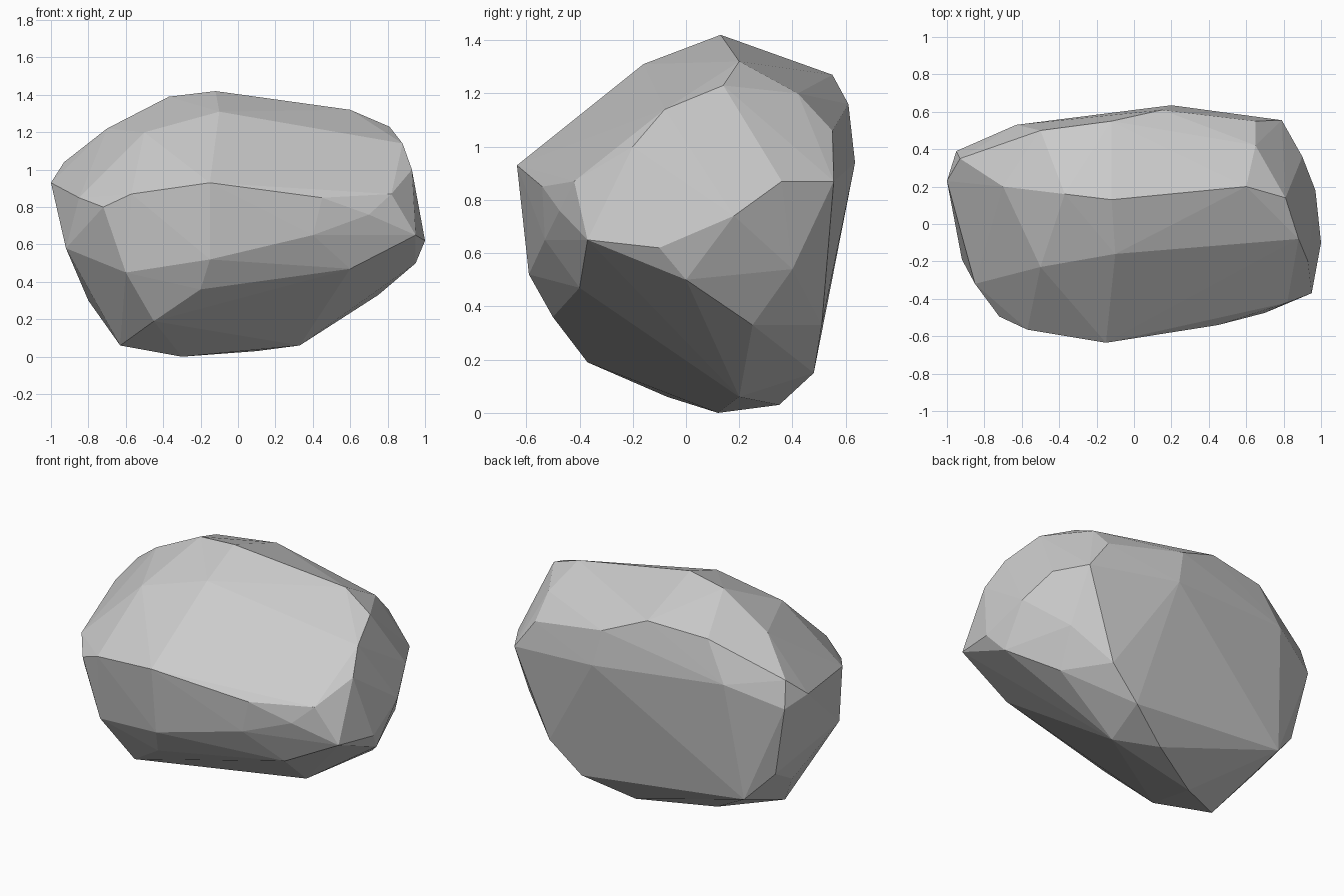
import bpy, bmesh

# Corner points of the boulder, grouped by region; the hull makes the facets
crown = [(-.12, .13, 1.42), (-.37, .16, 1.39), (.6, .2, 1.32), (.65, .42, 1.2),
         (-.12, .55, 1.27), (-.1, -.16, 1.31), (-.5, -.23, 1.2), (-.7, .2, 1.22),
         (-.5, .5, 1.24), (.81, .14, 1.23), (.88, -.08, 1.14)]
back = [(.15, .61, 1.16), (.2, .635, .94), (.65, .55, 1.06), (.79, .555, .87),
        (-.63, .53, 1.0), (-.95, .39, .88), (.58, .51, .33), (-.7, .43, .27),
        (-.86, .35, .44)]
front = [(.82, -.42, .87), (.45, -.54, .85), (.7, -.475, .76), (-.15, -.635, .93),
         (-.57, -.565, .87), (-.72, -.495, .8), (-.6, -.495, .45),
         (-.15, -.59, .52), (.4, -.53, .65), (-.2, -.5, .36)]
left_end = [(-.93, .35, 1.04), (-1, .23, .93), (-.85, -.32, .85),
            (-.92, -.19, .58), (-.8, .1, .3)]
right_end = [(.93, -.2, 1.0), (.95, -.37, .65), (1, -.1, .62), (.97, .18, .74),
             (.9, .36, .87), (.95, 0, .5), (.75, .25, .33), (.6, -.4, .47),
             (.8, .4, .54)]
base = [(-.45, -.37, .19), (-.63, -.07, .06), (-.3, .12, 0), (.33, .2, .06),
        (.1, .35, .03), (.38, .48, .15)]

# Boulder: flat-faceted convex hull
bm = bmesh.new()
for p in crown + back + front + left_end + right_end + base:
    bm.verts.new(p)
bmesh.ops.convex_hull(bm, input=bm.verts[:])
loose = [v for v in bm.verts if not v.link_faces]
bmesh.ops.delete(bm, geom=loose, context='VERTS')
bmesh.ops.recalc_face_normals(bm, faces=bm.faces[:])
mesh = bpy.data.meshes.new("boulder")
bm.to_mesh(mesh)
bm.free()
boulder = bpy.data.objects.new("boulder", mesh)
bpy.context.collection.objects.link(boulder)
